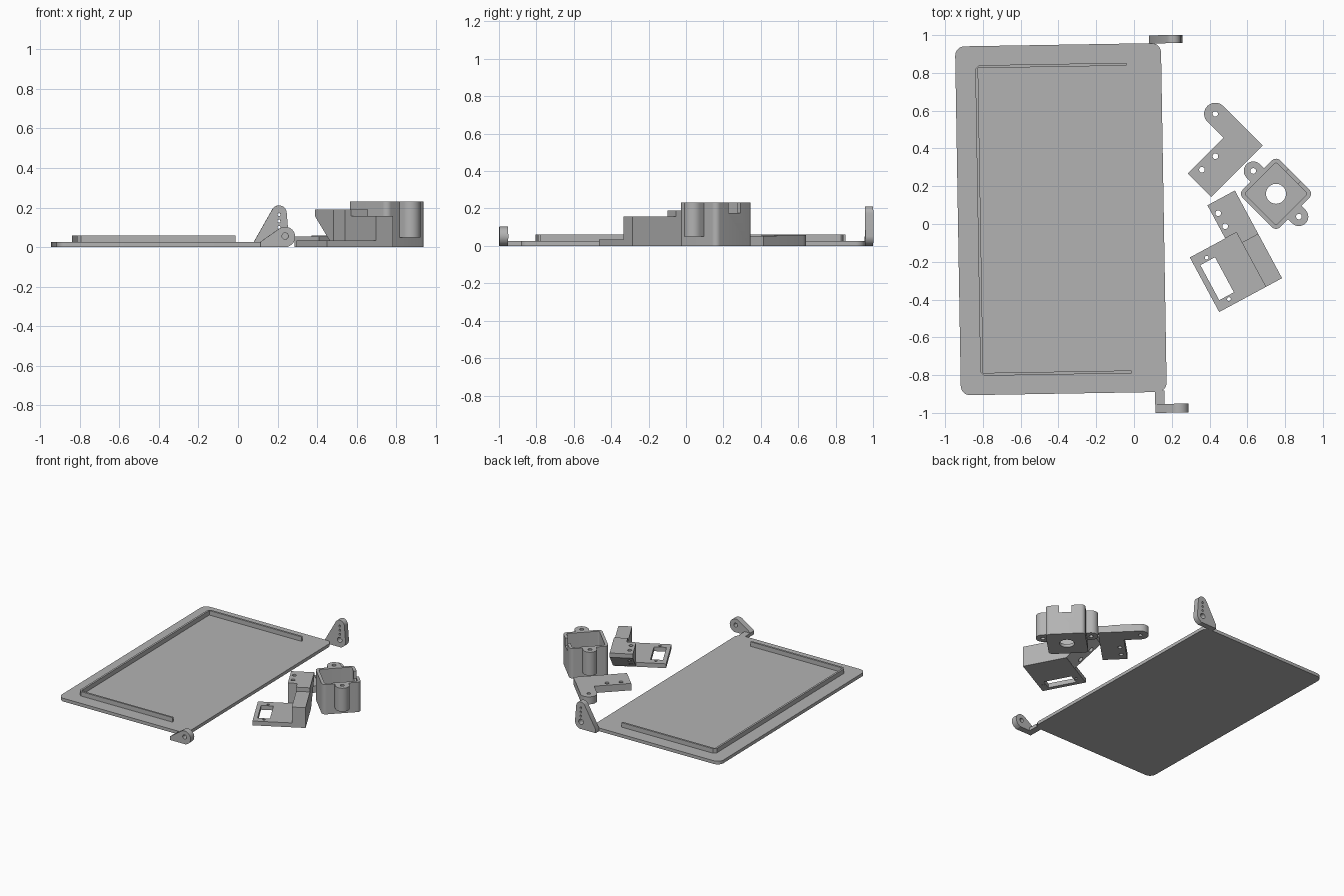
import bpy, bmesh, math
from mathutils import Matrix

old = bpy.data.objects.get("Cube")
if old:
    bpy.data.objects.remove(old)

grey = bpy.data.materials.new("plain grey")
grey.use_nodes = True
colour = (0.45, 0.45, 0.45, 1)
grey.diffuse_color = colour
grey.node_tree.nodes["Principled BSDF"].inputs["Base Color"].default_value = colour


def frame(x, y, degrees):
    return Matrix.Translation((x, y, 0)) @ Matrix.Rotation(math.radians(degrees), 4, "Z")


def arc(cx, cy, r, start, end, steps=12):
    angles = [math.radians(start + (end - start) * i / steps) for i in range(steps + 1)]
    return [(cx + r * math.cos(a), cy + r * math.sin(a)) for a in angles]


def circle(cx, cy, r, steps=32):
    return arc(cx, cy, r, 0, 360, steps)[:-1]


def rect(x0, y0, x1, y1):
    return [(x0, y0), (x1, y0), (x1, y1), (x0, y1)]


def round_rect(hx, hy, r):
    pts = []
    for i, (sx, sy) in enumerate([(1, 1), (-1, 1), (-1, -1), (1, -1)]):
        pts += arc(sx * (hx - r), sy * (hy - r), r, i * 90, i * 90 + 90, 8)
    return pts


def hull(points):
    """Convex outline, counter-clockwise."""
    pts = sorted(set(points))
    halves = []
    for seq in (pts, pts[::-1]):
        chain = []
        for p in seq:
            while len(chain) > 1 and ((chain[-1][0] - chain[-2][0]) * (p[1] - chain[-2][1])
                                      - (chain[-1][1] - chain[-2][1]) * (p[0] - chain[-2][0])) <= 1e-9:
                chain.pop()
            chain.append(p)
        halves += chain[:-1]
    return halves


def prism(name, points, z0, z1, matrix, cuts=()):
    """Extrude an outline, then cut (outline, z0, z1) prisms out of it."""
    bm = bmesh.new()
    face = bm.faces.new([bm.verts.new((x, y, z0)) for x, y in points])
    top = bmesh.ops.extrude_face_region(bm, geom=[face])["geom"]
    bmesh.ops.translate(bm, vec=(0, 0, z1 - z0),
                        verts=[g for g in top if isinstance(g, bmesh.types.BMVert)])
    bmesh.ops.recalc_face_normals(bm, faces=bm.faces)
    bm.transform(matrix)
    mesh = bpy.data.meshes.new(name)
    bm.to_mesh(mesh)
    bm.free()
    mesh.materials.append(grey)
    obj = bpy.data.objects.new(name, mesh)
    bpy.context.collection.objects.link(obj)
    for outline, c0, c1 in cuts:
        cutter = prism("cutter", outline, c0, c1, matrix)
        cutter.hide_render = True
        mod = obj.modifiers.new("cut", "BOOLEAN")
        mod.operation = "DIFFERENCE"
        mod.solver = "EXACT"
        mod.object = cutter
        bpy.context.view_layer.objects.active = obj
        bpy.ops.object.modifier_apply(modifier=mod.name)
        bpy.data.objects.remove(cutter)
    return obj


parts = []


def add(*args, **kw):
    parts.append(prism(*args, **kw))


# Large tray with a raised three-sided rail
tray = frame(-0.387, 0.0255, 0.96)
add("tray_plate", round_rect(0.545, 0.9235, 0.05), 0, 0.025, tray)
rail = [(0.36, 0.822), (-0.42, 0.822), (-0.44, 0.802), (-0.44, -0.802), (-0.42, -0.822), (0.36, -0.822),
        (0.36, -0.807), (-0.425, -0.807), (-0.425, 0.807), (0.36, 0.807)]
add("tray_rail", rail, 0.02, 0.06, tray)

# Upright hinge lugs at the two tray corners
upright = tray @ Matrix.Rotation(math.pi / 2, 4, "X")
hinge = circle(0.608, 0.052, 0.051)
corner = [(0.483, 0), (0.483, 0.027), (0.62, 0)]
add("front_lug", hull(hinge + corner), 0.987, 1.034, upright,
    cuts=[(circle(0.608, 0.056, 0.016), 0.9, 1.1)])
add("front_lug_tab", rect(0.483, -0.995, 0.533, -0.915), 0, 0.025, tray)
lug_holes = [(circle(0.61, z, 0.008, 16), -1.1, -0.8) for z in (0.1, 0.132, 0.164)]
add("rear_lug", hull(hinge + corner + circle(0.61, 0.172, 0.039)), -0.965, -0.922, upright,
    cuts=lug_holes + [(circle(0.608, 0.056, 0.02), -1.1, -0.8)])

# Flat L-shaped arm bracket
arm = frame(0.409, 0.143, 45)
add("arm_base", rect(0, 0, 0.385, 0.175), 0, 0.054, arm,
    cuts=[(circle(x, 0.137, 0.015), -0.1, 0.1) for x in (0.067, 0.168)])
add("arm_lever", [(0.267, 0.1), (0.385, 0.1)] + arc(0.326, 0.296, 0.059, 0, 180, 20), 0, 0.058, arm,
    cuts=[(circle(0.326, 0.296, 0.014), -0.1, 0.1)])

# Motor mount: windowed plate, tall block and overhanging wedge
mount = frame(0.451, -0.466, 28.3)
add("mount_plate", rect(0, 0, 0.285, 0.328), 0, 0.034, mount,
    cuts=[(rect(0.03, 0.055, 0.118, 0.266), -0.1, 0.1)]
    + [(circle(0.078, y, 0.01, 16), -0.1, 0.1) for y in (0.036, 0.285)])
side = mount @ Matrix(((0, 0, 1, 0), (1, 0, 0, 0), (0, 1, 0, 0), (0, 0, 0, 1)))
add("mount_block", [(0, 0), (0.33, 0), (0.33, 0.19), (0.265, 0.19), (0.265, 0.158), (0, 0.158)],
    0.28, 0.378, side)
wedge = prism("mount_wedge", [(0.328, 0), (0.527, 0.157), (0.527, 0.19), (0.328, 0.19)], 0.213, 0.378, side)
parts.append(wedge)
for y in (0.385, 0.463):
    drill = prism("drill", circle(0.243, y, 0.015), -0.1, 0.3, mount)
    drill.hide_render = True
    mod = wedge.modifiers.new("drill", "BOOLEAN")
    mod.solver = "EXACT"
    mod.object = drill
    bpy.context.view_layer.objects.active = wedge
    bpy.ops.object.modifier_apply(modifier=mod.name)
    bpy.data.objects.remove(drill)

# Open housing with a floor hole, a wall notch and two screw ears
housing = frame(0.752, 0.16, 45)
add("housing", round_rect(0.14, 0.14, 0.03), 0, 0.232, housing,
    cuts=[(round_rect(0.118, 0.118, 0.012), 0.025, 0.4),
          (circle(0, 0, 0.053), -0.1, 0.1),
          (rect(0.1, -0.045, 0.2, 0.045), 0.175, 0.4)])
for name, s in (("rear_ear", 1), ("front_ear", -1)):
    outline = [(-0.05, 0.13), (0.05, 0.13)] + arc(0, 0.171, 0.05, 0, 180, 16)
    add(name, [(x * s, y * s) for x, y in outline], 0.05, 0.232, housing,
        cuts=[(circle(0, 0.171 * s, 0.015), 0, 0.4)])

# Smooth the curved walls and keep the edges sharp
bpy.ops.object.select_all(action="DESELECT")
for obj in parts:
    obj.select_set(True)
bpy.context.view_layer.objects.active = parts[0]
bpy.ops.object.shade_smooth_by_angle(angle=math.radians(30))
